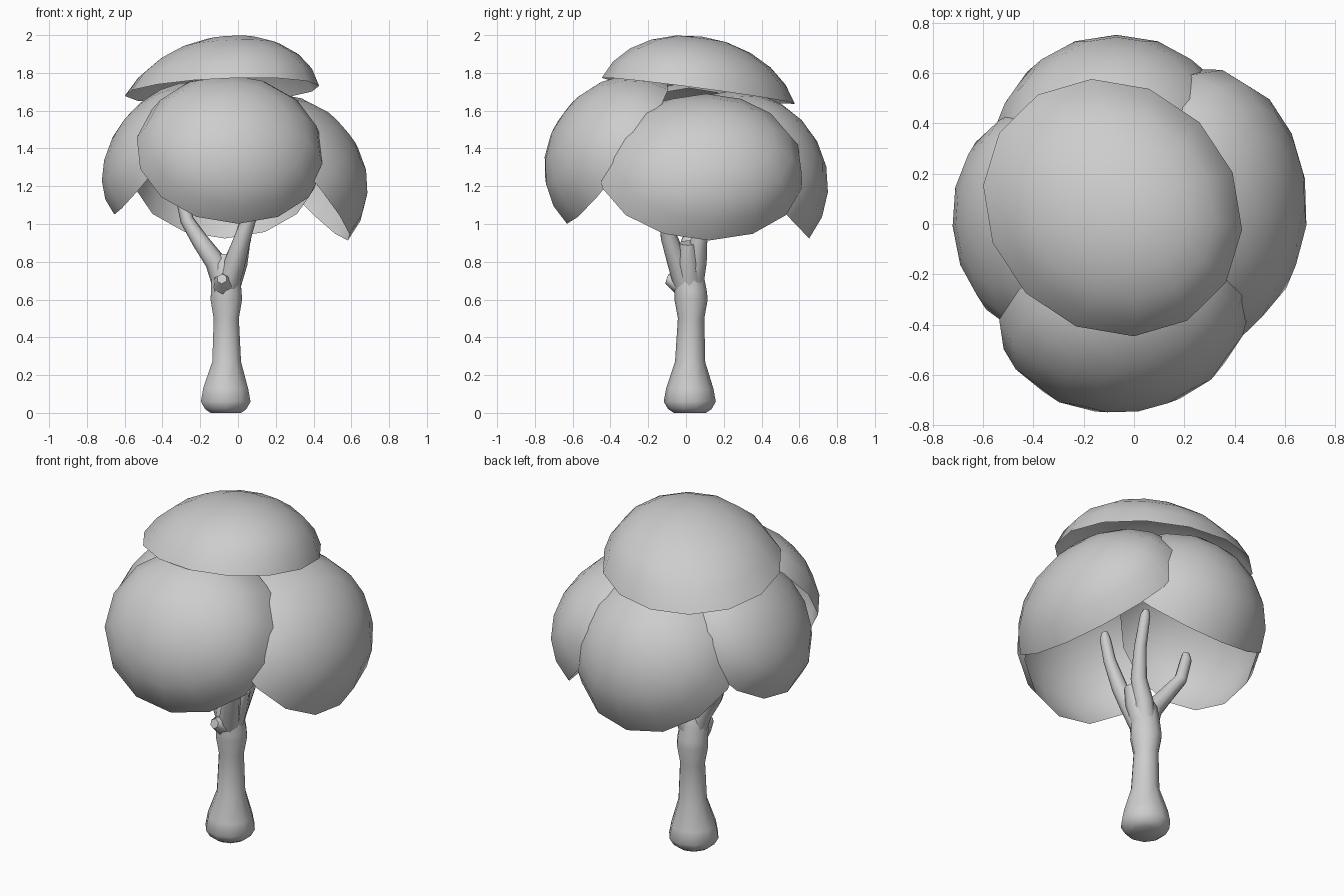
import bpy, bmesh, math
from mathutils import Vector

if "Cube" in bpy.data.objects:
    bpy.data.objects.remove(bpy.data.objects["Cube"])

grey = bpy.data.materials.new("mid_grey")
grey.diffuse_color = (0.61, 0.61, 0.61, 1)
grey.use_nodes = True
grey.node_tree.nodes["Principled BSDF"].inputs["Base Color"].default_value = grey.diffuse_color


def finish(name, bm, angle):
    me = bpy.data.meshes.new(name)
    bm.normal_update()
    bm.to_mesh(me)
    bm.free()
    me.materials.append(grey)
    ob = bpy.data.objects.new(name, me)
    bpy.context.collection.objects.link(ob)
    bpy.ops.object.select_all(action='DESELECT')
    ob.select_set(True)
    bpy.context.view_layer.objects.active = ob
    bpy.ops.object.shade_smooth_by_angle(angle=math.radians(angle))


def bridge(bm, a, b):
    n = len(a)
    for i in range(n):
        bm.faces.new((a[i], a[(i + 1) % n], b[(i + 1) % n], b[i]))


def shell(name, centre, normal, r_side, r_up, height, skew=(0, 0, 0),
          span=84, ref=(0, 0, 1), sides=14, rings=5):
    """Open bowl of leaves: rim centred at centre, bulging along normal, crown shifted by skew."""
    c, n, skew = Vector(centre), Vector(normal).normalized(), Vector(skew)
    side = Vector(ref).cross(n).normalized()
    up = n.cross(side)
    bm = bmesh.new()
    end = math.radians(span)
    prev = None
    for k in range(rings):
        p = end * (1 - k / rings)
        r = math.sin(p) / math.sin(end)
        h = (math.cos(p) - math.cos(end)) / (1 - math.cos(end))
        ring = []
        for i in range(sides):
            t = math.tau * (i + 0.5) / sides
            ring.append(bm.verts.new(c + (n * height + skew) * h + side * (r * r_side * math.cos(t))
                                     + up * (r * r_up * math.sin(t))))
        if prev:
            bridge(bm, prev, ring)
        prev = ring
    tip = bm.verts.new(c + n * height + skew)
    for i in range(sides):
        bm.faces.new((prev[i], prev[(i + 1) % sides], tip))
    finish(name, bm, 60)


def limb(name, path, sides=8):
    """Tapered tube through (x, y, z, radius) points, capped at both ends."""
    pts = [Vector(p[:3]) for p in path]
    bm = bmesh.new()
    rings = []
    for k, p in enumerate(path):
        d = (pts[min(k + 1, len(pts) - 1)] - pts[max(k - 1, 0)]).normalized()
        u = Vector((0, 1, 0)) if abs(d.y) < 0.8 else Vector((0, 0, 1))
        u = (u - d * u.dot(d)).normalized()
        v = d.cross(u)
        rings.append([bm.verts.new(pts[k] + p[3] * (u * math.cos(math.tau * i / sides)
                                                    + v * math.sin(math.tau * i / sides)))
                      for i in range(sides)])
    for a, b in zip(rings, rings[1:]):
        bridge(bm, a, b)
    bm.faces.new(rings[0][::-1])
    bm.faces.new(rings[-1])
    finish(name, bm, 60)


# Trunk with flared foot and collar below the fork
limb("trunk", [(-.065, .02, 0, .085), (-.065, .02, .02, .115), (-.065, .02, .06, .138),
               (-.065, .02, .13, .125), (-.06, .022, .27, .08), (-.062, .027, .5, .07),
               (-.062, .027, .60, .088), (-.062, .025, .64, .085), (-.065, .015, .72, .08),
               (-.065, .015, .79, .068), (-.065, .015, .84, .04)], 10)

# Right stem that splits into the front and back branches, and the left branch
limb("right_stem", [(-.06, .02, .66, .07), (-.01, .01, .80, .062), (.02, .01, .90, .045)])
limb("front_branch", [(-.06, .0, .66, .06), (-.015, -.045, .80, .055), (.025, -.09, .93, .044),
                      (.08, -.11, 1.09, .034), (.11, -.11, 1.21, .03), (.12, -.105, 1.25, .018)])
limb("back_branch", [(-.06, .03, .66, .06), (-.02, .055, .80, .055), (.025, .07, .92, .044),
                     (.06, .125, 1.08, .034), (.08, .19, 1.24, .028), (.085, .205, 1.27, .015)])
limb("left_branch", [(-.07, .02, .66, .06), (-.12, .01, .80, .055), (-.2, .02, .91, .045),
                     (-.27, .07, 1.02, .036), (-.30, .08, 1.15, .032), (-.30, .08, 1.19, .02)])

# Knot on the front of the trunk
limb("trunk_knot", [(-.075, .02, .64, .06), (-.08, -.04, .69, .055), (-.085, -.10, .71, .028)], 6)

# Leaf canopy: four side bowls and a cap
shell("front_leaves", (-.04, -.365, 1.375), (.12, -.80, .58), .505, .46, .355)
shell("right_leaves", (.28, .075, 1.27), (.75, .12, .65), .55, .47, .37, (0, .07, 0))
shell("back_leaves", (-.07, .32, 1.27), (0, .72, .69), .49, .48, .405)
shell("left_leaves", (-.385, .0, 1.385), (-.78, -.05, .63), .46, .43, .275, (0, .02, 0))
shell("top_leaves", (-.085, .065, 1.705), (-.03, .13, 1), .545, .485, .29, (.06, -.02, 0), 74, (1, 1, 0))
